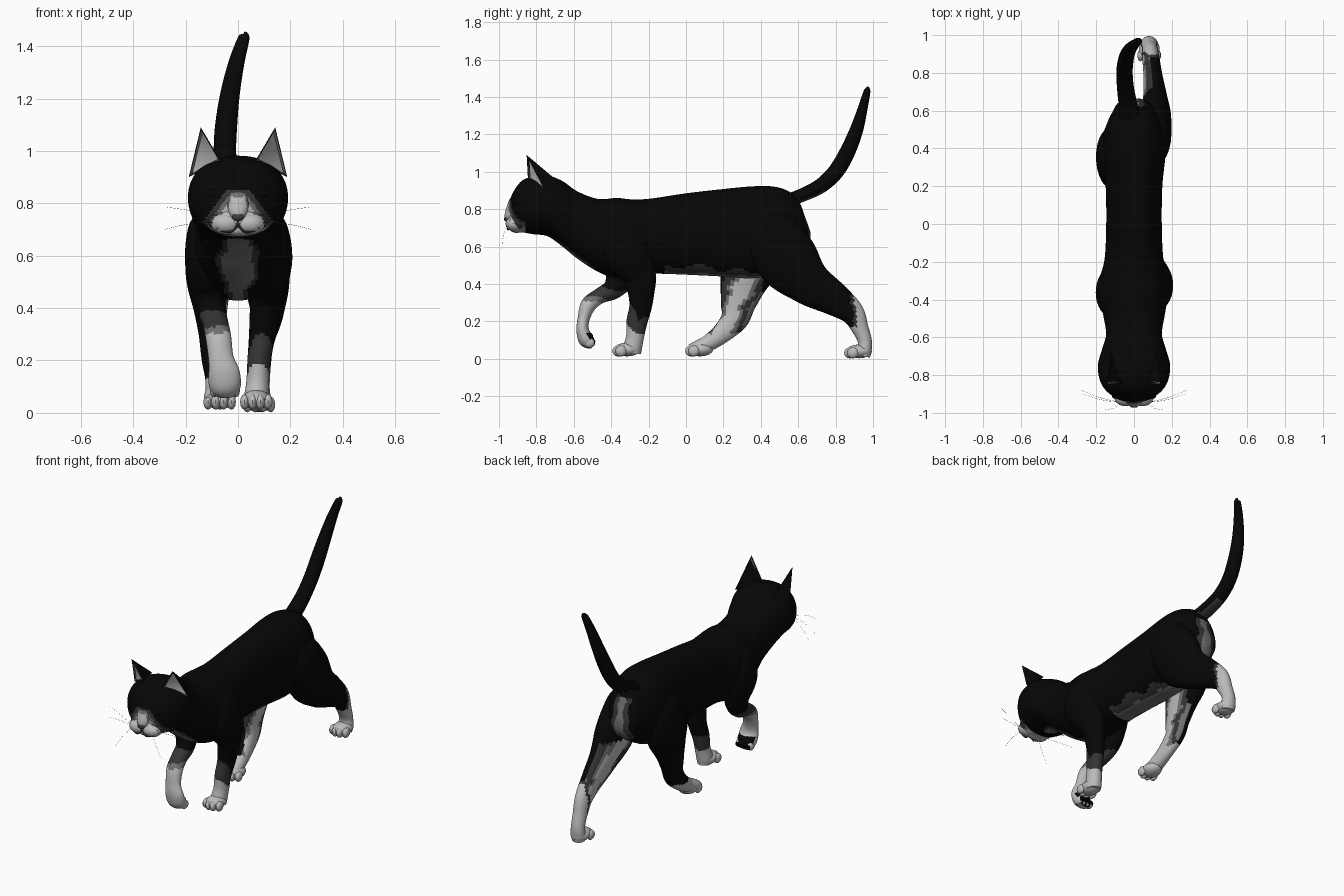
import bpy, bmesh, math
from mathutils import Vector, Matrix

if "Cube" in bpy.data.objects:
    bpy.data.objects.remove(bpy.data.objects["Cube"])

# Flat colours
COLOURS = [("black_fur", (0.002, 0.002, 0.002)), ("charcoal_fur", (0.035, 0.035, 0.035)),
           ("mid_grey_fur", (0.16, 0.16, 0.16)), ("light_fur", (0.50, 0.50, 0.50)),
           ("nose_grey", (0.05, 0.05, 0.05))]
MATS = []
for label, c in COLOURS:
    m = bpy.data.materials.new(label)
    m.diffuse_color = (*c, 1)
    m.use_nodes = True
    m.node_tree.nodes["Principled BSDF"].inputs["Base Color"].default_value = m.diffuse_color
    MATS.append(m)
BLACK, CHAR, MID, LIGHT, NOSE = range(5)


def finish(bm, name, paint):
    """Turn a bmesh into an object; paint is a colour index or a rule(centre, normal)."""
    bmesh.ops.recalc_face_normals(bm, faces=bm.faces)
    bm.normal_update()
    for f in bm.faces:
        if paint is not None:
            f.material_index = paint(f.calc_center_median(), f.normal) if callable(paint) else paint
    me = bpy.data.meshes.new(name)
    bm.to_mesh(me)
    bm.free()
    for m in MATS:
        me.materials.append(m)
    ob = bpy.data.objects.new(name, me)
    bpy.context.collection.objects.link(ob)
    return ob


def smooth_path(st, sub):
    """Catmull-Rom interpolation through the stations."""
    out = []
    for i in range(len(st) - 1):
        p0, p1, p2, p3 = st[max(i - 1, 0)], st[i], st[i + 1], st[min(i + 2, len(st) - 1)]
        for k in range(sub):
            t = k / sub
            out.append([0.5 * (2 * b + (c - a) * t + (2 * a - 5 * b + 4 * c - d) * t * t
                               + (3 * b - a - 3 * c + d) * t ** 3)
                        for a, b, c, d in zip(p0, p1, p2, p3)])
    return out + [list(st[-1])]


def loft(name, stations, paint, sides=32, sub=8, axis=None, power=1.0):
    """Tube through stations (x, y, z, half width, half depth)."""
    pts = smooth_path(stations, sub)
    bm = bmesh.new()
    rings = []
    for i, p in enumerate(pts):
        t = axis or (Vector(pts[min(i + 1, len(pts) - 1)][:3]) - Vector(pts[max(i - 1, 0)][:3])).normalized()
        ref = Vector((1, 0, 0)) if abs(t.x) < 0.8 else Vector((0, 0, 1))
        side = (ref - t * ref.dot(t)).normalized()
        up = t.cross(side)
        ring = []
        for k in range(sides):
            a = 2 * math.pi * k / sides
            c, s = math.cos(a), math.sin(a)
            c, s = math.copysign(abs(c) ** power, c), math.copysign(abs(s) ** power, s)
            ring.append(bm.verts.new(Vector(p[:3]) + side * c * max(p[3], 0.0004) + up * s * max(p[4], 0.0004)))
        rings.append(ring)
    for a, b in zip(rings, rings[1:]):
        for k in range(sides):
            bm.faces.new((a[k], a[(k + 1) % sides], b[(k + 1) % sides], b[k]))
    bm.faces.new(rings[0])
    bm.faces.new(rings[-1])
    return finish(bm, name, paint)


def ball(name, centre, radii, paint, seg=14):
    bm = bmesh.new()
    bmesh.ops.create_uvsphere(bm, u_segments=seg, v_segments=seg // 2 + 1, radius=1,
                              matrix=Matrix.Translation(centre) @ Matrix.Diagonal((*radii, 1)))
    return finish(bm, name, paint)


def wob(c):
    return 0.010 * math.sin(30 * c.y + 18 * c.z) + 0.006 * math.sin(55 * c.z + 25 * c.x)


def bands(d, mid=0.015, dark=0.035):
    """Light inside the patch, then grey, then charcoal, then black."""
    return LIGHT if d < 0 else MID if d < mid else CHAR if d < dark else BLACK


# Body, neck and head in one loft: (y, top, bottom, half width)
def body_paint(c, n):
    ax = abs(c.x) + wob(c)
    if c.y < -0.86 and c.z < 0.85:
        return bands(abs(c.x) - 0.015 - (0.83 - c.z) * 0.75, 0.02, 0.045)
    if n.z < -0.1 and -0.82 < c.y < -0.37 and c.z < 0.665:
        half = 0.052 - 1.6 * (c.z - 0.57) ** 2
        return MID if ax < half else CHAR if ax < half + 0.018 else BLACK
    if n.z < -0.55 and -0.12 < c.y < 0.5:
        return MID if ax < 0.055 else CHAR if ax < 0.09 else BLACK
    if c.y > 0.6 and c.z < 0.8:
        return MID if ax < 0.03 else CHAR if ax < 0.06 else BLACK
    return BLACK


profile = [(-.94, .85, .76, .04), (-.925, .89, .71, .09), (-.88, .95, .68, .15), (-.82, .975, .667, .183),
           (-.74, .98, .655, .19), (-.66, .95, .60, .168), (-.58, .895, .535, .148), (-.47, .855, .465, .165),
           (-.37, .86, .43, .18), (-.28, .852, .44, .178), (-.18, .858, .455, .155), (0, .885, .45, .147),
           (.2, .908, .44, .15), (.35, .922, .43, .165), (.46, .922, .45, .165), (.54, .90, .49, .14),
           (.60, .85, .53, .11), (.64, .75, .56, .085), (.665, .68, .60, .03)]
loft("body_and_head", [(0, y, (t + b) / 2, w, (t - b) / 2) for y, t, b, w in profile],
     body_paint, sides=64, sub=10, axis=Vector((0, 1, 0)), power=0.92)

# Tail
loft("tail", [(-.02, .55, .85, .055, .035), (-.03, .62, .875, .05, .036), (-.045, .72, .925, .045, .04),
              (-.05, .80, 1.0, .043, .043), (-.045, .86, 1.1, .042, .042), (-.03, .91, 1.22, .037, .036),
              (-.005, .945, 1.34, .03, .026), (.022, .968, 1.43, .022, .018), (.024, .972, 1.443, .012, .009)],
     lambda c, n: CHAR if c.y < 0.74 and n.z < -0.6 else BLACK, sides=16)


# Legs
def front_paint(c, n):
    z, f = c.z + wob(c), min(n.y, 0)
    return LIGHT if z + 0.05 * f < 0.14 else CHAR if z + 0.09 * f < 0.22 else BLACK


def raised_paint(c, n):
    if c.z < 0.14 and n.y > 0.5:
        return BLACK
    d = c.z + wob(c) + 0.25 * (c.y + 0.5)
    return LIGHT if d < 0.305 else MID if d < 0.325 else CHAR if d < 0.405 else BLACK


def hind_rule(y_back, z_foot, y0, slope):
    """Light foot, light stripe down the inner face, light rear edge."""
    def rule(c, n):
        inward = -n.x if c.x > 0 else n.x
        w = wob(c)
        if c.z + w < z_foot:
            return LIGHT
        if c.y + w > y_back:
            return LIGHT if c.y + w > y_back + 0.022 else CHAR
        if c.z < 0.52 and inward > 0.4:
            off = (c.y - y0 - slope * c.z) / math.hypot(1, slope) + w
            if off > 0.085 and c.z < 0.36:
                return MID
            return bands(abs(off) - 0.038, 0.02, 0.06)
        return BLACK
    return rule


loft("front_leg_standing",
     [(.10, -.35, .76, .05, .07), (.11, -.34, .70, .08, .11), (.12, -.32, .58, .087, .13),
      (.11, -.25, .45, .065, .09), (.1, -.24, .36, .056, .072), (.09, -.243, .28, .049, .06),
      (.08, -.262, .2, .044, .056), (.075, -.272, .12, .043, .048), (.07, -.285, .06, .046, .05),
      (.07, -.285, .025, .04, .045)], front_paint)
loft("front_leg_raised",
     [(-.10, -.37, .76, .05, .07), (-.11, -.37, .70, .08, .11), (-.12, -.36, .57, .082, .13),
      (-.11, -.35, .45, .062, .09), (-.095, -.39, .375, .052, .058), (-.085, -.46, .337, .049, .042),
      (-.075, -.52, .29, .049, .042), (-.065, -.548, .21, .048, .032), (-.053, -.552, .15, .06, .034),
      (-.05, -.53, .10, .06, .042), (-.05, -.495, .075, .045, .022)], raised_paint)
loft("hind_leg_back",
     [(.08, .40, .78, .05, .08), (.10, .44, .68, .09, .15), (.11, .55, .52, .088, .165),
      (.112, .66, .405, .065, .122), (.1, .785, .325, .05, .092), (.088, .885, .25, .045, .066),
      (.083, .93, .165, .041, .046), (.08, .955, .10, .041, .038), (.08, .955, .05, .045, .038),
      (.08, .95, .012, .04, .034)], hind_rule(0.89, 0.16, 1.195, -1.24))
loft("hind_leg_forward",
     [(-.08, .40, .78, .05, .08), (-.10, .38, .68, .09, .14), (-.11, .345, .53, .09, .165),
      (-.105, .305, .40, .065, .125), (-.1, .28, .30, .05, .096), (-.095, .26, .215, .045, .075),
      (-.085, .195, .14, .041, .055), (-.08, .12, .085, .044, .044), (-.08, .06, .06, .05, .037),
      (-.08, .02, .05, .045, .027)], hind_rule(9, 0.13, 0.13, 0.45))

# Paws with four toes each
for name, x, y, z in (("front_paw", .07, -.315, .05), ("hind_paw_back", .08, .925, .04),
                      ("hind_paw_forward", -.07, .075, .05)):
    ball(name, (x, y, z), (.056, .07, .037), LIGHT)
    for i in range(4):
        u = i - 1.5
        ball(f"{name}_toe_{i + 1}", (x + u * .03, y - .05 + .008 * u * u, z - .008), (.018, .032, .03), LIGHT, 10)
for i in range(4):
    u = i - 1.5
    ball(f"raised_paw_toe_{i + 1}", (-.05 + u * .027, -.515, .085), (.018, .03, .026),
         lambda c, n: BLACK if n.y > 0.65 else LIGHT, 10)

# Muzzle, nose and mouth
ball("muzzle", (0, -.885, .735), (.115, .07, .06),
     lambda c, n: bands(abs(c.x) - .08 + max(c.z - .74, 0), .015, .2), 32)
ball("chin", (0, -.905, .70), (.055, .042, .027), LIGHT)
loft("nose_bridge", [(0, -.915, .87, .02, .012), (0, -.925, .845, .035, .02), (0, -.937, .80, .04, .025),
                     (0, -.945, .765, .035, .025), (0, -.945, .74, .02, .02)],
     lambda c, n: BLACK if c.z > .85 else CHAR if c.z > .84 else
     LIGHT if abs(c.x) < .02 + (.84 - c.z) * .3 and c.z < .825 else MID, sides=24)
ball("nose", (0, -.96, .748), (.024, .013, .016), NOSE, 10)
for s, side in ((1, "left"), (-1, "right")):
    ball(f"{side}_whisker_pad", (s * .045, -.915, .722), (.06, .05, .042), LIGHT)
    loft(f"{side}_mouth_line", [(0, -.953, .738, .004, .004), (s * .006, -.951, .71, .004, .004),
                                (s * .03, -.953, .69, .004, .004), (s * .065, -.945, .695, .003, .003)],
         CHAR, sides=6, sub=3)
    # Closed eyes
    ball(f"{side}_eye", (s * .082, -.913, .838), (.036, .014, .018), BLACK)
    # Ears: a hollow wedge with nested inner faces
    bm = bmesh.new()
    a, b, t, c = [bm.verts.new((s * x, y, z)) for x, y, z in
                  ((.065, -.845, .96), (.188, -.755, .90), (.142, -.852, 1.09), (.12, -.68, .945))]
    inner = bm.faces.new((a, b, t))
    for f in ((a, t, c), (b, c, t), (a, c, b)):
        bm.faces.new(f)
    bmesh.ops.recalc_face_normals(bm, faces=bm.faces)
    bmesh.ops.inset_individual(bm, faces=[inner], thickness=.006, depth=-.003)
    rim = bmesh.ops.inset_individual(bm, faces=[inner], thickness=.014, depth=-.006)
    for f in rim["faces"]:
        # grey along the outer edge, charcoal on the other edges
        f.material_index = MID if abs(f.calc_center_median().x) > .15 else CHAR
    inner.material_index = LIGHT
    finish(bm, f"{side}_ear", None)
    # Whiskers
    for i, (x, y, z) in enumerate(((.27, -.90, .785), (.28, -.88, .70), (.16, -.985, .59))):
        p, q = Vector((s * .06, -.945, .725)), Vector((s * x, y, z))
        mid = (p + q) / 2 + Vector((0, -.01, .012))
        loft(f"{side}_whisker_{i + 1}", [(*p, .0006, .0006), (*mid, .0006, .0006), (*q, .0004, .0004)],
             MID, sides=4, sub=3)

# Smooth shading with sharp ear edges
bpy.ops.object.select_all(action='SELECT')
bpy.context.view_layer.objects.active = bpy.data.objects["body_and_head"]
bpy.ops.object.shade_smooth_by_angle(angle=math.radians(45))
